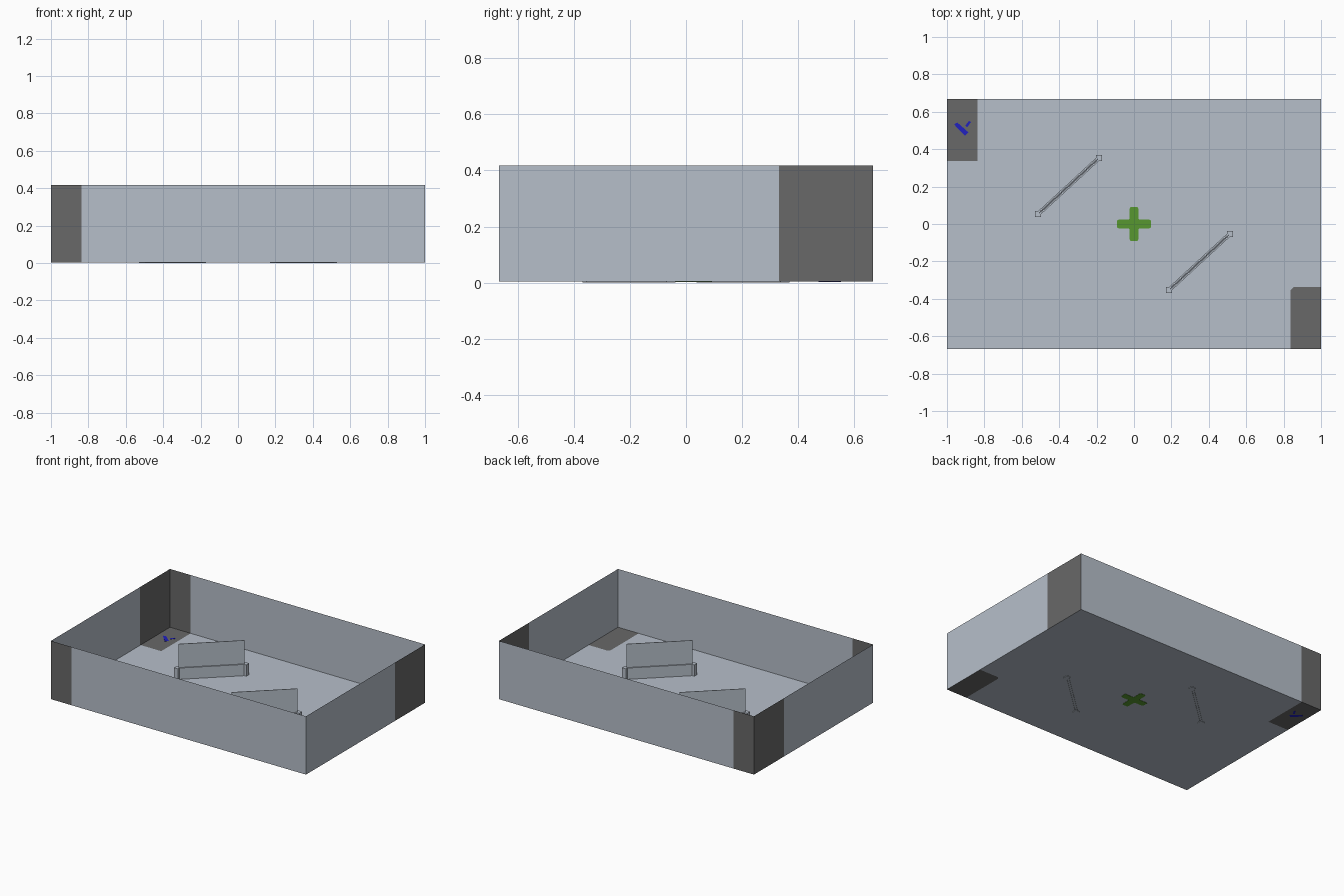
import bpy, bmesh, math
from mathutils import Vector, Matrix

if "Cube" in bpy.data.objects:
    bpy.data.objects.remove(bpy.data.objects["Cube"])

HX, HY, Z0, Z1 = 1.0, 0.667, 0.004, 0.417


def material(name, rgb):
    m = bpy.data.materials.new(name)
    m.diffuse_color = (*rgb, 1)
    m.use_nodes = True
    m.node_tree.nodes["Principled BSDF"].inputs["Base Color"].default_value = m.diffuse_color
    return m


GREY = material("pale_blue_grey", (0.47, 0.52, 0.59))
DARK = material("dark_grey", (0.14, 0.14, 0.14))
GREEN = material("green", (0.095, 0.31, 0.03))
BLUE = material("blue", (0.015, 0.015, 0.52))


def finish(bm, name, *mats):
    me = bpy.data.meshes.new(name)
    bm.to_mesh(me)
    bm.free()
    ob = bpy.data.objects.new(name, me)
    bpy.context.collection.objects.link(ob)
    for m in mats:
        me.materials.append(m)
    return ob


def sheet(name, corners, cuts, is_dark):
    """Flat sheet cut along planes; faces coloured dark by a rule."""
    bm = bmesh.new()
    bm.faces.new([bm.verts.new(c) for c in corners])
    for co, no in cuts:
        bmesh.ops.bisect_plane(bm, geom=bm.verts[:] + bm.edges[:] + bm.faces[:],
                               plane_co=co, plane_no=no)
    for f in bm.faces:
        f.material_index = int(is_dark(f.calc_center_median()))
    return finish(bm, name, GREY, DARK)


def plate(name, outline, mat, round_by=0.0):
    """Thin painted mark that shows on both sides of the floor."""
    bm = bmesh.new()
    f = bm.faces.new([bm.verts.new((x, y, Z0 - 0.0015)) for x, y in outline])
    if round_by:
        bmesh.ops.bevel(bm, geom=bm.verts[:], offset=round_by, segments=2,
                        profile=0.5, affect='VERTICES')
    ext = bmesh.ops.extrude_face_region(bm, geom=bm.faces[:])
    bmesh.ops.translate(bm, vec=(0, 0, 0.003),
                        verts=[v for v in ext["geom"] if isinstance(v, bmesh.types.BMVert)])
    bmesh.ops.recalc_face_normals(bm, faces=bm.faces[:])
    return finish(bm, name, mat)


def box(name, centre, size, angle=0.0):
    bm = bmesh.new()
    bmesh.ops.create_cube(bm, size=1, matrix=Matrix.Translation(centre)
                          @ Matrix.Rotation(angle, 4, 'Z') @ Matrix.Diagonal((*size, 1)))
    return finish(bm, name, GREY)


# floor with dark patches in two opposite corners
PX, PY = 0.838, 0.337
sheet("floor", [(-HX, -HY, Z0), (HX, -HY, Z0), (HX, HY, Z0), (-HX, HY, Z0)],
      [((s * PX, 0, 0), (1, 0, 0)) for s in (-1, 1)]
      + [((0, s * PY, 0), (0, 1, 0)) for s in (-1, 1)]
      + [((PX + 0.015, -PY, 0), (1, -1, 0))],
      lambda c: (c.x < -PX and c.y > PY)
      or (c.x > PX and c.y < -PY and c.x - c.y > PX + PY + 0.035))

# walls: dark strip at the left end of front/back, at the rear end of the sides
for name, y in (("front_wall", -HY), ("back_wall", HY)):
    s = 1 if y < 0 else -1
    sheet(name, [(-s * HX, y, Z0), (s * HX, y, Z0), (s * HX, y, Z1), (-s * HX, y, Z1)],
          [((-PX, 0, 0), (1, 0, 0))], lambda c: c.x < -PX)
for name, x in (("left_wall", -HX), ("right_wall", HX)):
    s = 1 if x > 0 else -1
    sheet(name, [(x, -s * HY, Z0), (x, s * HY, Z0), (x, s * HY, Z1), (x, -s * HY, Z1)],
          [((0, 0.332, 0), (0, 1, 0))], lambda c: c.y > 0.332)

# green centre cross
a, b = 0.092, 0.023
plate("centre_cross", [(b, -a), (b, -b), (a, -b), (a, b), (b, b), (b, a),
                       (-b, a), (-b, b), (-a, b), (-a, -b), (-b, -b), (-b, -a)],
      GREEN, 0.009)

# blue corner mark: long diagonal stroke and a short one
plate("corner_mark_long", [(-0.962, 0.532), (-0.945, 0.543), (-0.885, 0.49),
                           (-0.905, 0.472)], BLUE)
plate("corner_mark_short", [(-0.902, 0.526), (-0.882, 0.552), (-0.872, 0.545),
                            (-0.892, 0.517)], BLUE)

# two diagonal barriers: posts, twin rails and an upright panel
for tag, s in (("left", -1), ("right", 1)):
    p, q = Vector((s * 0.187, -s * 0.353, 0)), Vector((s * 0.513, -s * 0.053, 0))
    d = q - p
    ang, mid = math.atan2(d.y, d.x), (p + q) / 2
    side = Vector((-d.y, d.x, 0)).normalized()
    for i, e in enumerate((p, q)):
        box(f"{tag}_barrier_post_{i + 1}", e + Vector((0, 0, 0.042)), (0.032, 0.032, 0.084))
    for i, o in enumerate((-0.0075, 0.0075)):
        box(f"{tag}_barrier_rail_{i + 1}", mid + side * o + Vector((0, 0, 0.042)),
            (d.length, 0.008, 0.084), ang)
    box(f"{tag}_barrier_panel", mid + Vector((0, 0, 0.127)), (d.length - 0.015, 0.004, 0.246), ang)
